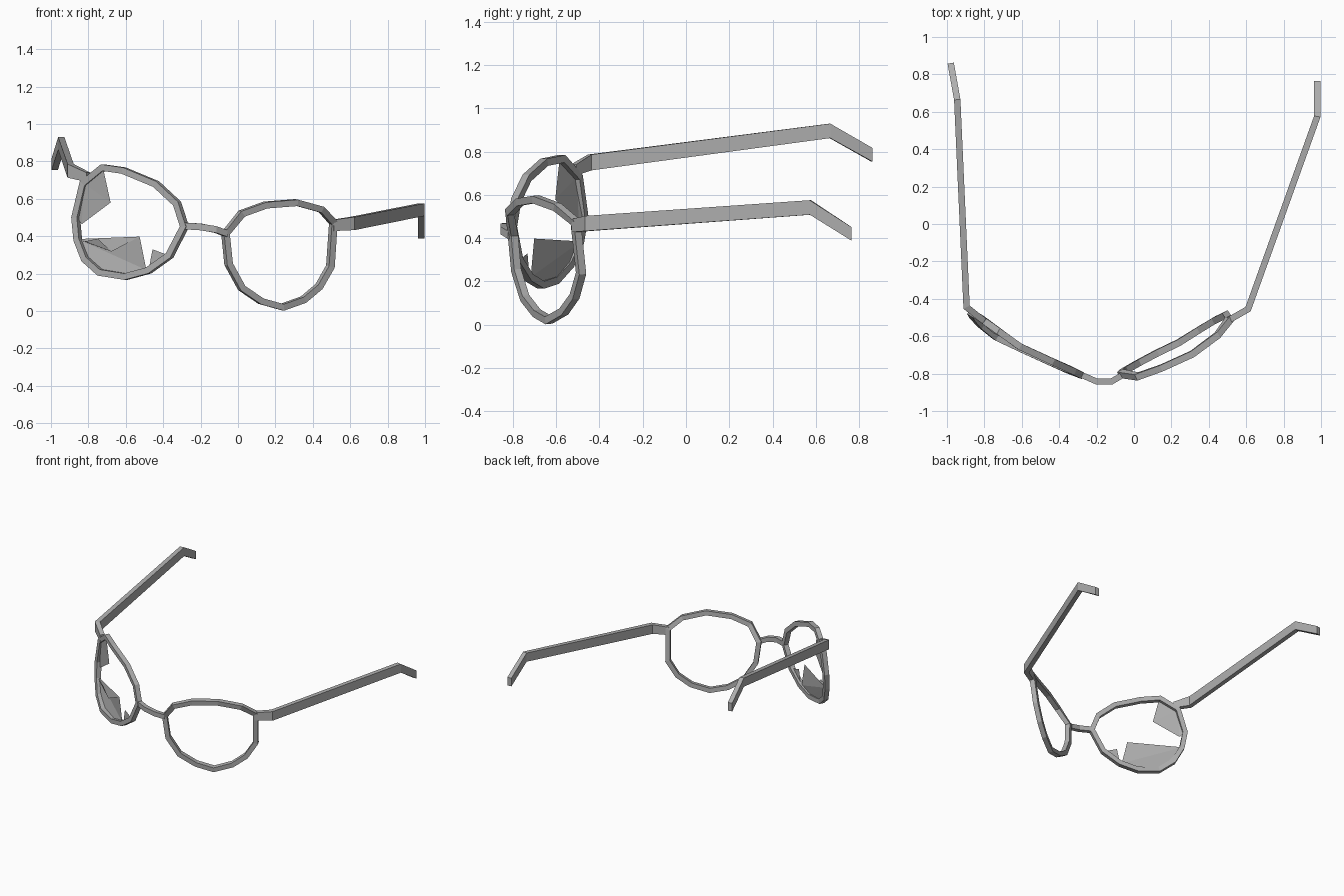
import bpy, bmesh
from mathutils import Vector

cube = bpy.data.objects.get("Cube")
if cube:
    bpy.data.objects.remove(cube, do_unlink=True)

grey = bpy.data.materials.new("plain grey")
grey.use_nodes = True
grey.diffuse_color = (0.42, 0.42, 0.42, 1)
grey.node_tree.nodes["Principled BSDF"].inputs["Base Color"].default_value = (0.42, 0.42, 0.42, 1)


def finish(name, bm):
    mesh = bpy.data.meshes.new(name)
    bm.to_mesh(mesh)
    bm.free()
    mesh.materials.append(grey)
    obj = bpy.data.objects.new(name, mesh)
    bpy.context.collection.objects.link(obj)
    return obj


def sweep(name, path, up, width, depths, closed=False):
    """Sweep a rectangle along a path; its depth follows the fixed up vector."""
    bm = bmesh.new()
    pts = [Vector(p) for p in path]
    up = Vector(up).normalized()
    n = len(pts)

    def side(a, b):
        return (b - a).cross(up).normalized()

    rings = []
    for i, p in enumerate(pts):
        s_in = side(pts[i - 1], p) if closed or i > 0 else None
        s_out = side(p, pts[(i + 1) % n]) if closed or i < n - 1 else None
        s_in, s_out = s_in or s_out, s_out or s_in
        s = (s_in + s_out).normalized()
        s *= width / 2 / max(s.dot(s_in), 0.5)      # mitred corner
        d = up * (depths[i] if isinstance(depths, list) else depths) / 2
        rings.append([bm.verts.new(p + v) for v in (s + d, d - s, -s - d, s - d)])
    for i in range(n if closed else n - 1):
        a, b = rings[i], rings[(i + 1) % n]
        for k in range(4):
            m = (k + 1) % 4
            bm.faces.new((a[k], a[m], b[m], b[k]))
    if not closed:
        bm.faces.new(rings[0])
        bm.faces.new(rings[-1])
    bmesh.ops.recalc_face_normals(bm, faces=bm.faces)
    return finish(name, bm)


# Rims
sweep("left_rim", [
    (-.067, -.80, .414), (.02, -.815, .521), (.147, -.77, .567), (.312, -.695, .58),
    (.446, -.595, .543), (.51, -.51, .473), (.494, -.485, .238), (.433, -.515, .131),
    (.35, -.565, .061), (.238, -.635, .021), (.123, -.69, .053), (.02, -.745, .123),
    (-.05, -.785, .251)], (.5, -1, -.1), .034, .036, closed=True)
sweep("right_rim", [
    (-.286, -.805, .452), (-.326, -.785, .575), (-.438, -.735, .679), (-.611, -.655, .751),
    (-.721, -.575, .767), (-.825, -.50, .682), (-.868, -.475, .5), (-.857, -.495, .382),
    (-.817, -.54, .278), (-.737, -.605, .206), (-.60, -.67, .184), (-.478, -.725, .217),
    (-.366, -.775, .297)], (-.55, -1, 0), .034, .036, closed=True)

# Nose bridge
sweep("bridge", [(-.285, -.805, .455), (-.2, -.842, .45), (-.12, -.842, .436),
                 (-.065, -.81, .415)], (0, 0, 1), .032, .036)

# Hinge and temple arm on each side
sweep("left_temple", [(.505, -.515, .458), (.61, -.455, .468), (.98, .575, .542),
                      (.98, .765, .42)], (0, 0, 1), .034, [.06, .07, .067, .063])
sweep("right_temple", [(-.80, -.52, .715), (-.895, -.445, .75), (-.945, .665, .896),
                       (-.98, .86, .785)], (0, 0, 1), .034, [.05, .073, .067, .063])

# Broken glass left in the right rim: outlines in (x, z) laid on the lens curve
LENS = [(-.87, -.475), (-.82, -.525), (-.75, -.585), (-.68, -.62),
        (-.60, -.668), (-.53, -.70), (-.35, -.78)]


def lens_y(x):
    for (x0, y0), (x1, y1) in zip(LENS, LENS[1:]):
        if x <= x1:
            return y0 + (y1 - y0) * (x - x0) / (x1 - x0)
    return LENS[-1][1]


def shard(name, outline, dy=0):
    bm = bmesh.new()
    face = bm.faces.new([bm.verts.new((x, lens_y(x) + dy, z)) for x, z in outline])
    bmesh.ops.triangulate(bm, faces=[face])
    return finish(name, bm)


shard("upper_glass_shard", [(-.825, .682), (-.721, .762), (-.681, .58), (-.835, .465),
                            (-.865, .5)], .015)
shard("lower_glass_shard", [(-.857, .385), (-.82, .372), (-.75, .387), (-.676, .318),
                            (-.526, .398), (-.49, .22), (-.60, .187), (-.737, .21),
                            (-.817, .28)])
shard("small_glass_shard", [(-.478, .22), (-.457, .33), (-.39, .305)])
